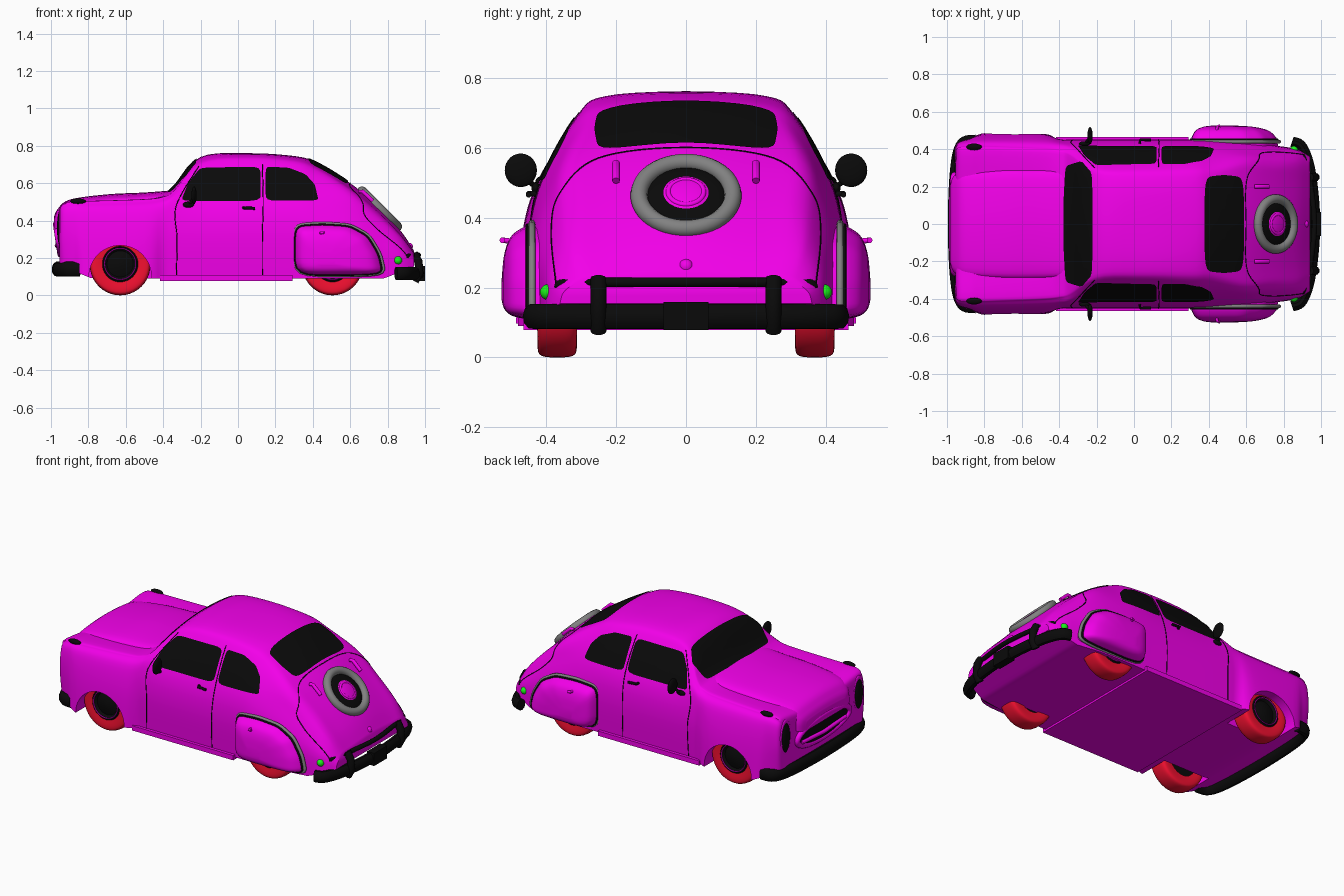
import bpy, bmesh, math
from mathutils import Vector
from mathutils.bvhtree import BVHTree

if "Cube" in bpy.data.objects:
    bpy.data.objects.remove(bpy.data.objects["Cube"])

def material(name, *rgb):
    m = bpy.data.materials.new(name)
    m.diffuse_color = (*rgb, 1)
    m.use_nodes = True
    m.node_tree.nodes["Principled BSDF"].inputs["Base Color"].default_value = m.diffuse_color
    return m

PAINT = material("magenta_paint", 0.9, 0.0, 0.82)
BLACK = material("black", 0.003, 0.003, 0.003)
RED = material("red_rubber", 0.9, 0.005, 0.03)
GREEN = material("green_lamp", 0.01, 0.9, 0.01)
GREY = material("grey_rubber", 0.22, 0.22, 0.22)

def finish(ob, mat):
    ob.data.materials.clear()
    ob.data.materials.append(mat)
    ob.data.shade_smooth()
    ob.data.set_sharp_from_angle(angle=math.radians(40))
    return ob

def part(name, mat, kind, **kw):
    """Add a primitive."""
    getattr(bpy.ops.mesh, f"primitive_{kind}_add")(**kw)
    bpy.context.object.name = name
    return finish(bpy.context.object, mat)

def ball(name, loc, size, mat, rot=(0, 0, 0)):
    part(name, mat, "uv_sphere", segments=24, ring_count=14, location=loc, scale=size, rotation=rot)

def torus(name, loc, R, r, mat, rot):
    return part(name, mat, "torus", major_radius=R, minor_radius=r, location=loc, rotation=rot)

def spline(pts, n):
    """Catmull-Rom through points of any dimension."""
    out = []
    for i in range(len(pts) - 1):
        a, b, c, d = pts[max(i - 1, 0)], pts[i], pts[i + 1], pts[min(i + 2, len(pts) - 1)]
        for t in (k / n for k in range(n)):
            out.append([0.5 * (2 * q + (r - p) * t + (2 * p - 5 * q + 4 * r - s) * t * t
                               + (3 * q - p - 3 * r + s) * t ** 3) for p, q, r, s in zip(a, b, c, d)])
    return out + [list(pts[-1])]

def mirrored(half, n):
    """Smooth path through half a path and its reflection in y."""
    return spline(half + [(x, -y, z) for x, y, z in reversed(half[:-1])], n)

def skin(name, rings, mat, caps=(True, True), loop=False):
    """Bridge a list of closed rings."""
    bm = bmesh.new()
    vr = [[bm.verts.new(p) for p in r] for r in rings]
    n = len(vr[0])
    for a, b in zip(vr, vr[1:] + vr[:1] if loop else vr[1:]):
        for i in range(n):
            bm.faces.new((a[i], a[(i + 1) % n], b[(i + 1) % n], b[i]))
    for use, r in zip(caps, (vr[0], vr[-1])):
        if use and not loop:
            bm.faces.new(r)
    bmesh.ops.recalc_face_normals(bm, faces=bm.faces)
    ob = bpy.data.objects.new(name, bpy.data.meshes.new(name))
    bm.to_mesh(ob.data)
    bpy.context.collection.objects.link(ob)
    return finish(ob, mat)

def tube(name, pts, r, mat, loop=False, tall=1.0):
    """Round bar along a path; tall stretches its section in z."""
    pts = [Vector(p) for p in pts]
    rings, n = [], Vector((.3, .2, 1))
    for i, p in enumerate(pts):
        before = pts[i - 1] if loop or i else p
        after = pts[(i + 1) % len(pts)] if loop or i + 1 < len(pts) else p
        t = (after - before).normalized()
        n = (n - t * n.dot(t)).normalized()
        ring = [(n * math.cos(a) + t.cross(n) * math.sin(a)) * r for a in (k * math.tau / 10 for k in range(10))]
        rings.append([p + Vector((v.x, v.y, v.z * tall)) for v in ring])
    skin(name, rings, mat, loop=loop)

def lathe(name, c, profile, mat, caps=(False, False)):
    """Turn a (radius, y) profile about the y axis."""
    skin(name, [[(c[0] + r * a, c[1] + y, c[2] + r * b) for a, b in CIRCLE] for r, y in profile], mat, caps)

CIRCLE = [(math.cos(k * math.tau / 40), math.sin(k * math.tau / 40)) for k in range(40)]

# body shell: x, w_bottom, w_mid, w_belt, z_belt, w_upper, w_roof, z_roof, z_top
stations = [
    (-.955, .38, .41, .40, .37, .385, .33, .44, .42), (-.94, .42, .435, .43, .41, .41, .36, .485, .45),
    (-.88, .45, .455, .445, .43, .42, .36, .503, .47), (-.79, .487, .475, .452, .43, .42, .36, .505, .48),
    (-.50, .487, .475, .447, .44, .41, .35, .515, .50), (-.40, .45, .453, .435, .46, .40, .34, .53, .54),
    (-.34, .445, .45, .425, .49, .385, .32, .565, .585), (-.20, .445, .45, .415, .50, .315, .24, .72, .74),
    (.05, .445, .45, .415, .50, .31, .23, .747, .76), (.30, .445, .45, .415, .50, .315, .225, .73, .745),
    (.42, .445, .45, .405, .50, .312, .218, .69, .71), (.60, .44, .44, .39, .46, .34, .25, .575, .6),
    (.75, .42, .415, .37, .38, .32, .23, .45, .475), (.87, .40, .39, .35, .29, .31, .22, .325, .345),
    (.94, .36, .35, .32, .21, .28, .2, .23, .24)]
rings = []
for x, wb, wm, wl, zl, wu, wr, zr, zt in spline(stations, 5):
    zb = .09 + max(0, abs(x) - .78) * .4
    rings.append(mirrored([(x, wb, zb), (x, wm, zb + .58 * (zl - zb)), (x, wl, zl),
                           (x, wu, zl + .78 * (zr - zl)), (x, wr, zr), (x, 0, zt)], 5))
body = skin("body_shell", rings, PAINT)
tree = BVHTree.FromPolygons([v.co for v in body.data.vertices], [p.vertices for p in body.data.polygons])

# front wheel arches
for s in (-1, 1):
    cut = part("arch_cutter", PAINT, "cylinder", vertices=48, radius=.167, depth=.3,
               location=(-.63, s * .43, .10), rotation=(math.pi / 2, 0, 0))
    cut.hide_render = True
    m = body.modifiers.new("arch", 'BOOLEAN')
    m.operation, m.object = 'DIFFERENCE', cut
    bpy.context.view_layer.objects.active = body
    bpy.ops.object.modifier_apply(modifier="arch")
    bpy.data.objects.remove(cut)
finish(body, PAINT)

def project(u, v, axis, s, off):
    """Drop a 2D point onto the body along an axis."""
    o, d = {'y': ((u, s * 2, v), Vector((0, -s, 0))), 'x': ((s * 2, u, v), Vector((-s, 0, 0))),
            'z': ((u, v, 2), Vector((0, 0, -1)))}[axis]
    hit, nrm, _, _ = tree.ray_cast(Vector(o), d)
    return hit and hit + (nrm if nrm.dot(d) < 0 else -nrm) * off

def rounded(poly, passes, n=10):
    """Subdivide a polygon and soften its corners."""
    pts = [Vector(a).lerp(Vector(b), k / n) for a, b in zip(poly, poly[1:] + poly[:1]) for k in range(n)]
    for _ in range(passes):
        pts = [(pts[i - 1] + pts[i] * 2 + pts[(i + 1) % len(pts)]) / 4 for i in range(len(pts))]
    return pts

def glass(name, poly, axis, s=1, passes=3):
    pts = rounded(poly, passes)
    c = sum(pts, Vector((0, 0))) / len(pts)
    skin(name, [[project(*c.lerp(p, k), axis, s, .005) for p in pts] for k in (1, .9, .75, .6, .4, .2, .05)],
         BLACK, (False, True))

def seam(name, pts, axis, s=1):
    tube(name, filter(None, [project(*p, axis, s, 0) for p in spline(pts, 8)]), .0025, BLACK)

# windows and panel seams
glass("windshield", [(-.365, -.31), (-.38, 0), (-.365, .31), (-.28, .335), (-.22, .27), (-.22, -.27), (-.28, -.335)], 'z')
glass("rear_window", [(.375, -.25), (.375, .25), (.48, .262), (.585, .25), (.585, -.25), (.48, -.262)], 'z', 1, 6)
for s in (-1, 1):
    glass("door_window", [(-.305, .503), (-.265, .60), (-.20, .68), (.12, .685), (.122, .503)], 'y', s, 2)
    glass("quarter_window", [(.148, .505), (.148, .685), (.27, .68), (.36, .645), (.41, .59), (.43, .505)], 'y', s, 2)
    seam("door_front_seam", [(-.33, .10), (-.325, .3), (-.33, .48), (-.21, .69)], 'y', s)
    seam("door_rear_seam", [(.13, .10), (.13, .3), (.135, .5), (.13, .70)], 'y', s)
seam("trunk_seam", [(-.37, .2), (-.385, .36), (-.36, .47), (-.25, .57), (0, .6), (.25, .57), (.36, .47),
                    (.385, .36), (.37, .2)], 'x')

# hood, grille and sill
skin("hood", [mirrored([(x, w, ze - .03), (x, w * .98, ze + .4 * (zt - ze)), (x, w * .8, ze + .82 * (zt - ze)),
                        (x, 0, zt)], 5) for x, w, ze, zt in spline(
    [(-.985, .20, .38, .415), (-.965, .255, .39, .46), (-.90, .29, .42, .512), (-.7, .30, .45, .54),
     (-.5, .30, .46, .55), (-.365, .295, .48, .56)], 5)], PAINT)
skin("grille_opening", [[(x, .25 * a, .30 + .07 * b) for a, b in CIRCLE] for x in (-.962, -.95)], BLACK)
tube("grille_surround", [(-.96 - .012 * b, .26 * a, .30 + .08 * b) for a, b in CIRCLE], .018, PAINT, True)
tube("grille_bar", [(-.962, -.22, .275), (-.968, 0, .265), (-.962, .22, .275)], .012, PAINT)
part("sill", PAINT, "cube", size=1, location=(-.063, 0, .093), scale=(.71, .93, .03))

fender = rounded([(.30, .105), (.30, .375), (.45, .385), (.60, .375), (.70, .32), (.76, .22), (.785, .11)], 4, 8)
fc = Vector((.46, .18))
tyre = spline([(.09, -.052), (.135, -.056), (.157, -.045), (.162, 0), (.157, .045), (.135, .056), (.09, .052)], 4)
for s in (-1, 1):
    # rear fender with skirt and piping
    skin("rear_fender", [[(p.x, s * y, p.y) for p in (fc.lerp(q, k) for q in fender)] for y, k in
                         spline([(.36, 1), (.44, .97), (.47, .93), (.502, .8), (.52, .55), (.527, .2)], 4)], PAINT)
    tube("fender_piping", [(p.x, s * .44, p.y) for p in fender], .010, GREY, True)
    tube("fender_piping_edge", [(p.x, s * .452, p.y) for p in (fc.lerp(q, .97) for q in fender)], .006, BLACK, True)
    tube("fender_latch", [(.44, s * .48, .33), (.445, s * .522, .335), (.46, s * .525, .335)], .008, PAINT)
    # wheels
    for name, x in (("front", -.63), ("rear", .505)):
        lathe(name + "_tyre", (x, s * .368, .162), tyre, RED)
        lathe(name + "_hub", (x, s * .368, .168), [(.097, -s * .04), (.099, s * .05), (.09, s * .058),
                                                  (.07, s * .04), (.04, s * .05), (.01, s * .055)], BLACK, (True, True))
        torus(name + "_hub_ring", (x, s * .426, .168), .083, .003, PAINT, (math.pi / 2, 0, 0))
    # lamps
    ball("headlight", (-.948, s * .365, .36), (.02, .042, .10), BLACK)
    torus("headlight_rim", (-.95, s * .365, .36), .045, .007, PAINT, (0, math.pi / 2, 0)).scale = (2.2, 1, 1)
    ball("fender_lamp", (-.855, s * .412, .503), (.042, .018, .015), BLACK)
    ball("tail_lamp", (.855, s * .395, .187), (.022, .022, .022), GREEN)
    # mirrors and handles
    ball("mirror", (-.235, s * .472, .535), (.014, .046, .048), BLACK)
    tube("mirror_arm", [(-.235, s * .46, .53), (-.25, s * .445, .50), (-.265, s * .425, .485)], .008, BLACK)
    ball("mirror_base", (-.265, s * .43, .485), (.03, .012, .016), BLACK)
    tube("door_handle", [(.03, s * .43, .468), (.035, s * .45, .468), (.09, s * .45, .465)], .008, BLACK)
    # trunk hinges and bumper overriders
    tube("trunk_hinge", [(.645, s * .2, .553), (.665, s * .2, .556), (.72, s * .2, .505)], .011, PAINT)
    tube("overrider", [(.94, s * .25, .225), (.965, s * .25, .18), (.97, s * .25, .12), (.945, s * .25, .075)],
         .023, BLACK)

# spare wheel on the trunk
tilt = (0, math.pi / 4, 0)
torus("spare_tyre", (.758, 0, .463), .134, .025, GREY, tilt)
ball("spare_disc", (.756, 0, .461), (.115, .115, .018), BLACK, tilt)
ball("spare_hubcap", (.761, 0, .466), (.072, .072, .018), PAINT, tilt)
torus("hubcap_ring", (.767, 0, .472), .05, .008, PAINT, tilt)
ball("trunk_knob", (.915, 0, .26), (.02, .021, .021), PAINT)

# bumpers
tube("rear_bumper", mirrored([(.845, .44, .117), (.90, .41, .117), (.945, .27, .117), (.968, 0, .117)], 6),
     .028, BLACK, tall=1.3)
tube("rear_bumper_rail", mirrored([(.88, .365, .13), (.89, .365, .185), (.91, .345, .213), (.945, .2, .215),
                                   (.965, 0, .215)], 5), .014, BLACK)
part("bumper_centre", BLACK, "cube", size=1, location=(.974, 0, .118), scale=(.05, .13, .08))
tube("front_bumper", mirrored([(-.845, .45, .14), (-.92, .43, .14), (-.955, .3, .14), (-.968, 0, .14)], 6),
     .028, BLACK, tall=1.45)
